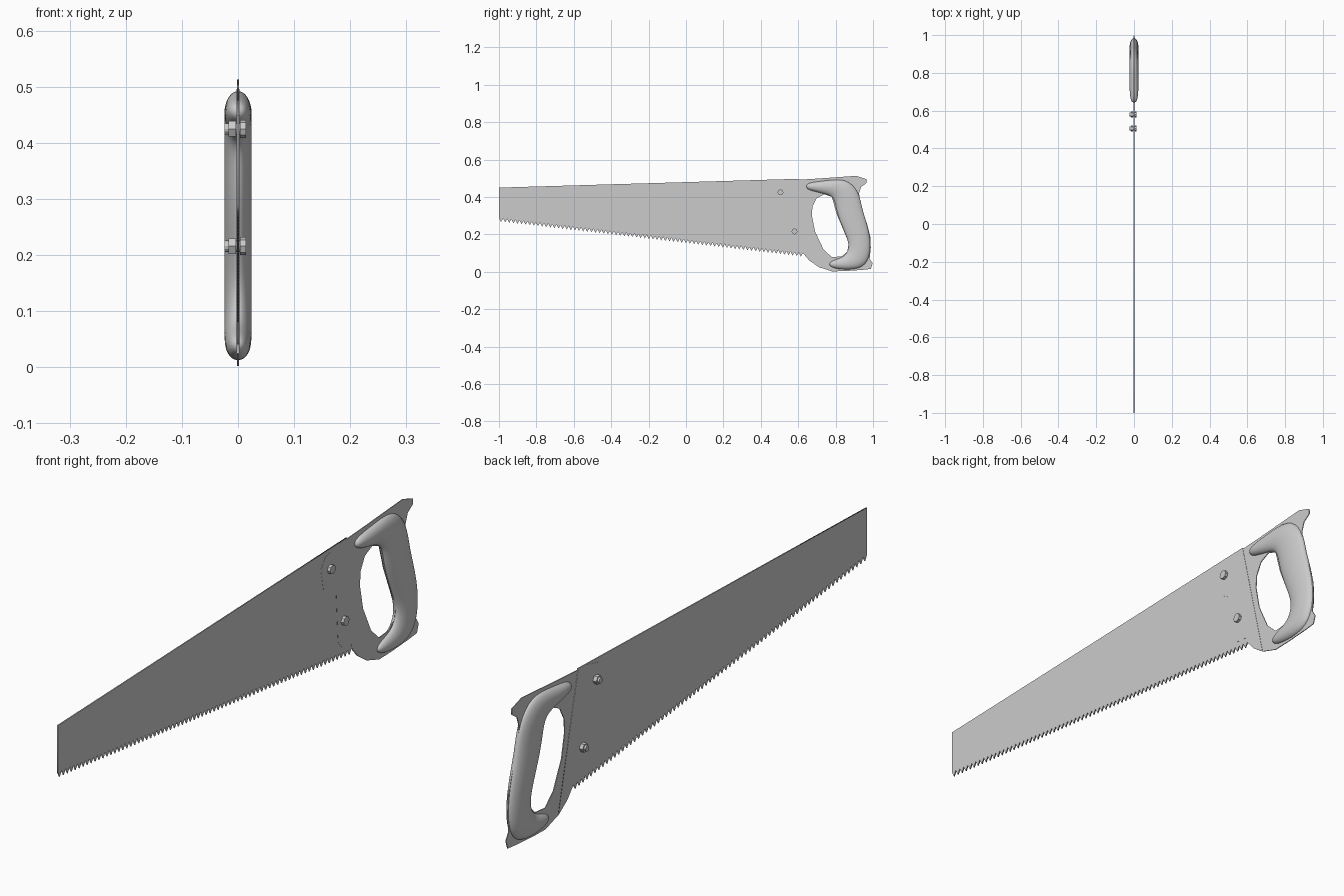
import bpy, bmesh, math
from mathutils import Matrix, Vector

cube = bpy.data.objects.get("Cube")
if cube:
    bpy.data.objects.remove(cube, do_unlink=True)

grey = bpy.data.materials.new("plain grey")
grey.use_nodes = True
GREY = (0.6, 0.6, 0.6, 1)
grey.diffuse_color = GREY
grey.node_tree.nodes["Principled BSDF"].inputs["Base Color"].default_value = GREY


def link_mesh(name, mesh):
    mesh.materials.clear()
    mesh.materials.append(grey)
    obj = bpy.data.objects.new(name, mesh)
    bpy.context.collection.objects.link(obj)
    return obj


def sheet(name, half, *outlines):
    """Flat plate in the y-z plane; outlines after the first are holes."""
    curve = bpy.data.curves.new(name, 'CURVE')
    curve.dimensions = '2D'
    curve.fill_mode = 'BOTH'
    curve.extrude = half
    for pts in outlines:
        s = curve.splines.new('POLY')
        s.points.add(len(pts) - 1)
        for p, (y, z) in zip(s.points, pts):
            p.co = (y, z, 0, 1)
        s.use_cyclic_u = True
    tmp = bpy.data.objects.new("helper", curve)
    bpy.context.collection.objects.link(tmp)
    bpy.context.view_layer.update()
    mesh = bpy.data.meshes.new_from_object(
        tmp.evaluated_get(bpy.context.evaluated_depsgraph_get()))
    bpy.data.objects.remove(tmp, do_unlink=True)
    bpy.data.curves.remove(curve)
    # curve x, y, z become model y, z, x
    mesh.transform(Matrix(((0, 0, 1, 0), (1, 0, 0, 0), (0, 1, 0, 0), (0, 0, 0, 1))))
    mesh.name = name
    return link_mesh(name, mesh)


# Blade with a row of teeth along the lower edge
TEETH, DEPTH = 74, 0.02
start, end = Vector((-1.0, 0.288)), Vector((0.625, 0.1))
teeth = []
for i in range(TEETH):
    root = start.lerp(end, i / TEETH)
    tip = start.lerp(end, (i + 0.5) / TEETH)
    teeth += [tuple(root), (tip.x, tip.y - DEPTH)]
sheet("blade", 0.002, teeth + [(0.625, 0.1), (0.66, 0.06), (0.71, 0.025), (0.6, 0.497), (-1, 0.45)])

# Tab that clamps the handle to the blade
sheet("handle_tab", 0.0025, [
    (0.6, 0.496), (0.55, 0.493), (0.48, 0.475), (0.455, 0.44), (0.47, 0.36), (0.54, 0.32),
    (0.55, 0.15), (0.57, 0.125), (0.62, 0.12), (0.635, 0.09), (0.66, 0.06), (0.71, 0.025)])

# Thin handle plate with the finger opening
hole = [(0.676, 0.35), (0.70, 0.395), (0.74, 0.414), (0.78, 0.40), (0.805, 0.31),
        (0.845, 0.215), (0.87, 0.155), (0.863, 0.11), (0.835, 0.083), (0.78, 0.078),
        (0.735, 0.12), (0.69, 0.215), (0.673, 0.30)]
sheet("handle_plate", 0.0015, [
    (0.6, 0.492), (0.7, 0.498), (0.91, 0.513), (0.965, 0.495), (0.966, 0.475), (0.937, 0.455),
    (0.925, 0.42), (0.93, 0.38), (0.945, 0.32), (0.97, 0.25), (0.985, 0.19), (0.988, 0.13),
    (0.982, 0.07), (0.998, 0.045), (0.988, 0.015), (0.94, 0.01), (0.85, 0.004), (0.78, 0.002),
    (0.71, 0.025), (0.66, 0.06), (0.63, 0.095)], hole)

# Rounded grip: cross-sections between inner and outer edge points
sections = [  # inner y, z, outer y, z, half thickness
    (0.642, 0.446, 0.642, 0.468, 0.012),
    (0.67, 0.432, 0.672, 0.48, 0.022),
    (0.735, 0.418, 0.745, 0.488, 0.025),
    (0.785, 0.403, 0.86, 0.502, 0.025),
    (0.798, 0.36, 0.927, 0.43, 0.025),
    (0.81, 0.30, 0.943, 0.335, 0.025),
    (0.845, 0.215, 0.975, 0.24, 0.025),
    (0.87, 0.155, 0.99, 0.15, 0.025),
    (0.866, 0.11, 0.982, 0.07, 0.025),
    (0.84, 0.08, 0.94, 0.012, 0.025),
    (0.805, 0.068, 0.82, 0.01, 0.022),
    (0.765, 0.052, 0.765, 0.028, 0.012)]
RING = 16
bm = bmesh.new()
rings = []
for iy, iz, oy, oz, half in sections:
    ring = []
    for k in range(RING):
        a = math.tau * k / RING
        f = 0.5 + 0.5 * math.cos(a)
        ring.append(bm.verts.new((half * math.sin(a), iy + (oy - iy) * f, iz + (oz - iz) * f)))
    rings.append(ring)
for r, s in zip(rings, rings[1:]):
    for k in range(RING):
        n = (k + 1) % RING
        bm.faces.new((r[k], r[n], s[n], s[k]))
bm.faces.new(rings[0])
bm.faces.new(rings[-1])
bmesh.ops.recalc_face_normals(bm, faces=bm.faces)
for f in bm.faces:
    f.smooth = True
mesh = bpy.data.meshes.new("grip")
bm.to_mesh(mesh)
bm.free()
grip = link_mesh("grip", mesh)
grip.modifiers.new("smooth", 'SUBSURF').levels = 2
grip.modifiers["smooth"].render_levels = 2


# Bolts: head on the left, nut and bolt end on the right
def barrel(name, y, z, x0, x1, radius, sides):
    b = bmesh.new()
    bmesh.ops.create_cone(b, cap_ends=True, segments=sides, radius1=radius, radius2=radius,
                          depth=x1 - x0)
    b.transform(Matrix.Translation(((x0 + x1) / 2, y, z)) @ Matrix.Rotation(math.pi / 2, 4, 'Y'))
    m = bpy.data.meshes.new(name)
    b.to_mesh(m)
    b.free()
    return link_mesh(name, m)


for label, y, z in (("upper", 0.505, 0.425), ("lower", 0.58, 0.216)):
    barrel(label + "_bolt_head", y, z, 0.004, 0.0145, 0.016, 8)
    barrel(label + "_bolt_nut", y, z, -0.017, -0.004, 0.016, 6)
    barrel(label + "_bolt_shaft", y, z, -0.024, 0.005, 0.010, 12)
